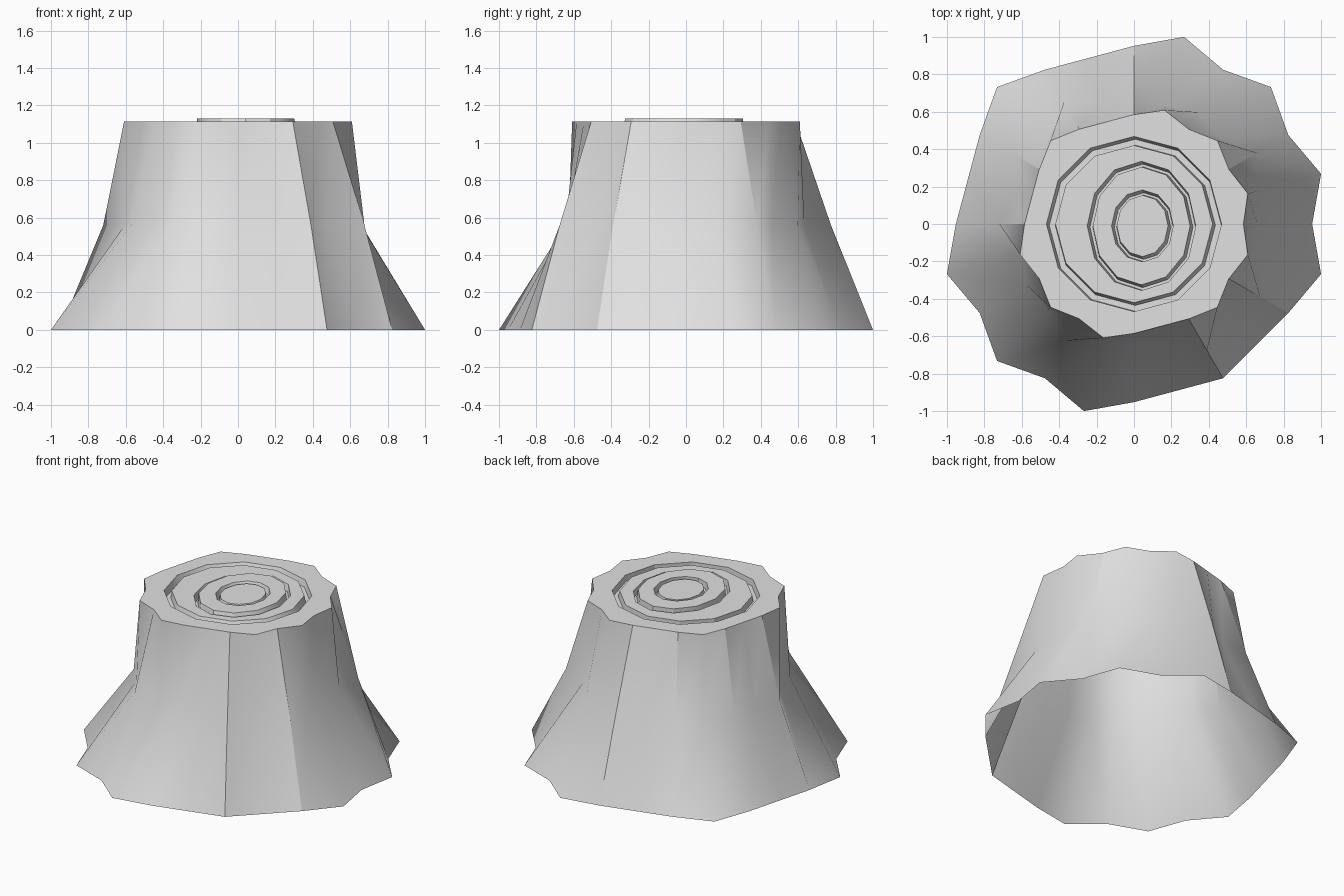
import bpy
import bmesh
from math import radians, cos, sin, pi

cube = bpy.data.objects.get("Cube")
if cube:
    bpy.data.objects.remove(cube, do_unlink=True)

grey = bpy.data.materials.new("pale grey")
grey.use_nodes = True
colour = (0.75, 0.75, 0.75, 1)
grey.diffuse_color = colour
grey.node_tree.nodes["Principled BSDF"].inputs["Base Color"].default_value = colour

STEPS = 24
TOP = 1.115
bm = bmesh.new()


def loop(radii, z):
    """Closed ring of vertices, one radius per step."""
    return [bm.verts.new((r * cos(2 * pi * i / STEPS), r * sin(2 * pi * i / STEPS), z))
            for i, r in enumerate(radii)]


def ring(rx, ry, cx, cy, z):
    """Twelve-sided ring with an extra vertex halfway along each side."""
    verts = []
    for i in range(STEPS):
        a = 2 * pi * i / STEPS
        k = cos(pi / 12) if i % 2 else 1
        verts.append(bm.verts.new((cx + rx * k * cos(a), cy + ry * k * sin(a), z)))
    return verts


def bridge(a, b):
    for i in range(STEPS):
        j = (i + 1) % STEPS
        bm.faces.new((a[i], a[j], b[j], b[i]))


def ridged(valley, ridge, flat_steps):
    """Alternating ridges and valleys, with some ridges missing."""
    return [valley if i % 2 == 0 else valley * cos(pi / 12) if i in flat_steps else ridge
            for i in range(STEPS)]


# Flared bark: root outline, waist (where the ridges pinch in) and rim
waist = [0.66, 0.68, 0.76, 0.65, 0.69, 0.655, 0.775, 0.68,
         0.75, 0.65, 0.73, 0.66, 0.72, 0.627, 0.66, 0.65,
         0.72, 0.65, 0.645, 0.665, 0.78, 0.66, 0.78, 0.68]
base = loop(ridged(0.952, 1.035, {7, 11, 19, 21}), 0)
middle = loop(waist, 0.56)
rim = loop(ridged(0.585, 0.63, {7, 11, 19}), TOP)
bridge(base, middle)
bridge(middle, rim)

# Cut top: three growth-ring grooves whose floors are shifted, so the walls lean one way
LEAN = 0.007
last = rim
for cx, cy, rx, ry, width, outer_z, inner_z in (
        (0.0, 0.0, 0.468, 0.468, 0.048, TOP, TOP),
        (0.04, -0.01, 0.29, 0.345, 0.03, TOP, 1.13),
        (0.045, -0.01, 0.165, 0.192, 0.028, 1.13, 1.125)):
    floor_z = outer_z - 0.045
    for inset, shift, z in ((0, 0, outer_z), (0.008, LEAN, floor_z),
                            (width - 0.008, LEAN, floor_z), (width, 0, inner_z)):
        current = ring(rx - inset, ry - inset, cx + shift, cy - shift, z)
        bridge(last, current)
        last = current
bm.faces.new(last)

mesh = bpy.data.meshes.new("tree_stump")
bm.to_mesh(mesh)
bm.free()
mesh.materials.append(grey)
stump = bpy.data.objects.new("tree_stump", mesh)
bpy.context.collection.objects.link(stump)

bpy.ops.object.select_all(action='DESELECT')
stump.select_set(True)
bpy.context.view_layer.objects.active = stump
bpy.ops.object.shade_smooth_by_angle(angle=radians(30))
